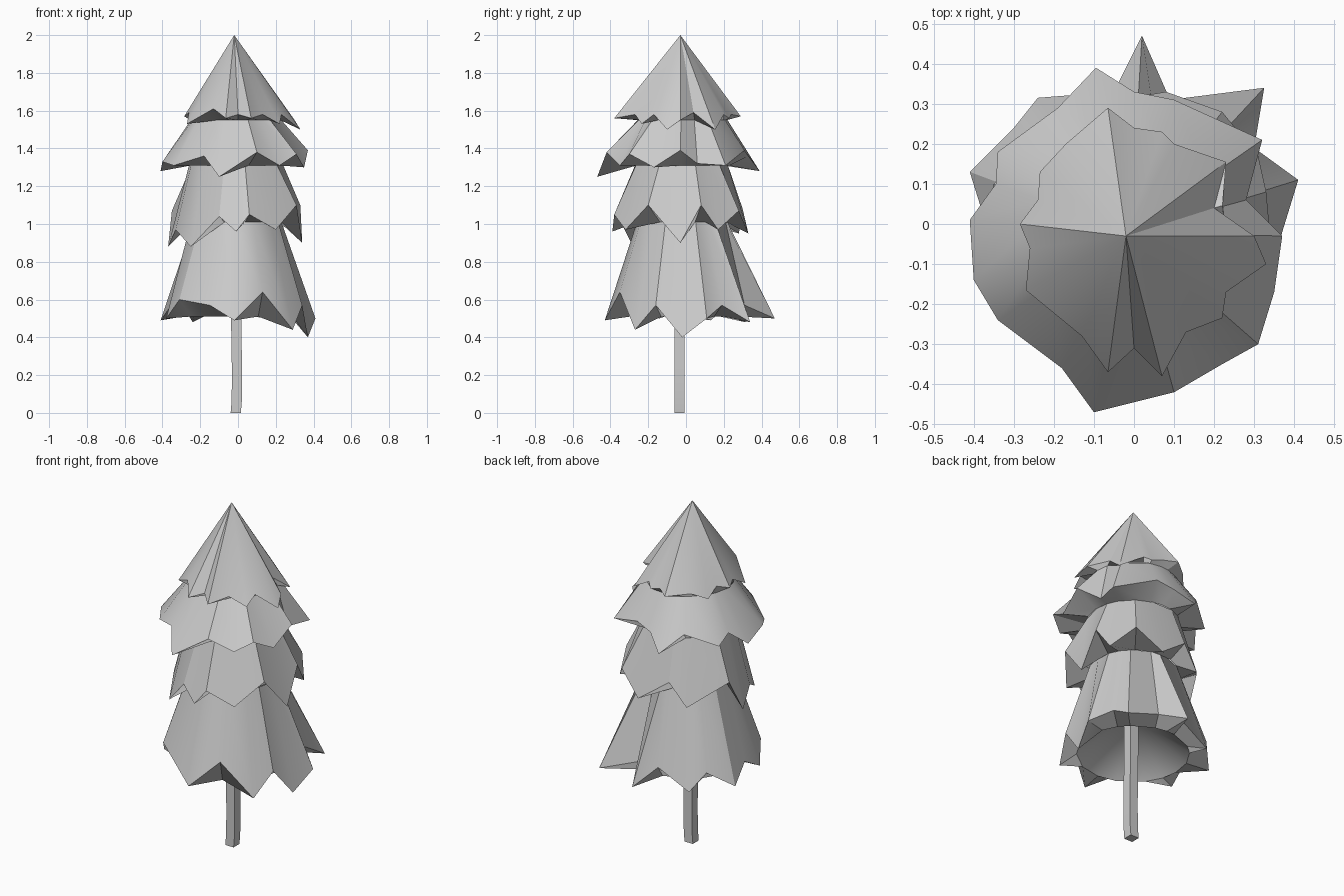
import bpy, bmesh, math
from mathutils import Vector

if "Cube" in bpy.data.objects:
    bpy.data.objects.remove(bpy.data.objects["Cube"])

CENTRE = Vector((-0.01, -0.02, 0))


def ring(bm, rim, radius, z):
    """Round ring whose vertices sit at the same angles as the jagged rim."""
    out = []
    for x, y, _ in rim:
        d = (Vector((x, y, 0)) - CENTRE).normalized() * radius
        out.append(bm.verts.new((CENTRE.x + d.x, CENTRE.y + d.y, z)))
    return out


def bridge(bm, a, b):
    n = len(a)
    for i in range(n):
        j = (i + 1) % n
        bm.faces.new((a[i], b[i], b[j], a[j]))


def fan(bm, loop, apex):
    v = bm.verts.new(apex)
    for i in range(len(loop)):
        bm.faces.new((v, loop[i], loop[(i + 1) % len(loop)]))


def finish(name, bm, smooth=True):
    bmesh.ops.recalc_face_normals(bm, faces=bm.faces)
    me = bpy.data.meshes.new(name)
    bm.to_mesh(me)
    bm.free()
    ob = bpy.data.objects.new(name, me)
    bpy.context.collection.objects.link(ob)
    if smooth:
        bpy.ops.object.select_all(action='DESELECT')
        bpy.context.view_layer.objects.active = ob
        ob.select_set(True)
        bpy.ops.object.shade_smooth_by_angle(angle=math.radians(30))


def tier(name, rim, under, top=None, apex=None, cavity=None):
    """Skirt of foliage: top ring or tip, jagged rim, folded-in underside."""
    bm = bmesh.new()
    hem = [bm.verts.new(p) for p in rim]
    if apex:
        fan(bm, hem, apex)
    else:
        bridge(bm, ring(bm, rim, *top), hem)
    inner = ring(bm, rim, *under)
    bridge(bm, hem, inner)
    if cavity:
        fan(bm, inner, cavity)
    finish(name, bm)


# Pointed crown
tier("foliage_top", [
    (.33, -.10, 1.50), (.30, -.03, 1.55), (.20, .04, 1.59), (.23, .155, 1.50),
    (.10, .20, 1.58), (.07, .23, 1.56), (0, .24, 1.58), (-.065, .29, 1.57),
    (-.17, .20, 1.58), (-.235, .13, 1.54), (-.24, .06, 1.59), (-.285, 0, 1.57),
    (-.26, -.06, 1.59), (-.27, -.165, 1.53), (-.13, -.28, 1.61), (-.065, -.37, 1.56),
    (0, -.31, 1.58), (.07, -.38, 1.56), (.13, -.27, 1.58), (.22, -.235, 1.53),
    (.23, -.17, 1.58)], (.24, 1.55), apex=(-.02, -.03, 2.0))

# Upper skirt
tier("foliage_upper", [
    (.37, -.03, 1.39), (.28, .06, 1.32), (.32, .21, 1.31), (.10, .31, 1.39),
    (0, .33, 1.36), (-.095, .39, 1.28), (-.19, .29, 1.38), (-.34, .18, 1.31),
    (-.345, .10, 1.36), (-.41, .01, 1.28), (-.40, -.14, 1.33), (-.34, -.24, 1.31),
    (-.18, -.36, 1.36), (-.10, -.47, 1.25), (.10, -.42, 1.38), (.22, -.35, 1.31),
    (.31, -.30, 1.37), (.35, -.17, 1.30)], (.25, 1.31), top=(.24, 1.55))

# Middle skirt
tier("foliage_middle", [
    (.34, -.03, .90), (.33, .08, 1.10), (.31, .17, .97), (.22, .28, 1.07),
    (.08, .33, .95), (-.10, .30, 1.08), (-.20, .28, .95), (-.35, .10, 1.07),
    (-.37, 0, .88), (-.33, -.12, .97), (-.25, -.28, .88), (-.10, -.36, 1.04),
    (-.01, -.39, .96), (.06, -.38, 1.05), (.20, -.32, .97), (.31, -.20, 1.10)],
    (.24, 1.01), top=(.25, 1.31))

# Bottom skirt with hollow underside
tier("foliage_bottom", [
    (.37, -.02, .40), (.41, .11, .50), (.30, .19, .57), (.325, .34, .48),
    (.09, .31, .57), (.02, .47, .50), (-.05, .33, .58), (-.24, .315, .48),
    (-.30, .24, .58), (-.41, .13, .49), (-.36, -.03, .56), (-.38, -.14, .50),
    (-.31, -.25, .60), (-.15, -.37, .57), (-.02, -.43, .49), (.13, -.35, .64),
    (.29, -.27, .44), (.34, -.16, .57)],
    (.30, .51), top=(.24, 1.01), cavity=(-.01, -.03, .75))

# Square trunk with a slight bend at the foot
bm = bmesh.new()
h = .027
loops = []
for cx, z in ((-.012, 0), (-.007, .06), (-.005, .2), (-.009, .45), (-.01, .76)):
    loops.append([bm.verts.new((cx + sx * h, -.035 + sy * h, z))
                  for sx, sy in ((-1, -1), (1, -1), (1, 1), (-1, 1))])
for a, b in zip(loops, loops[1:]):
    bridge(bm, a, b)
bm.faces.new(loops[0])
bm.faces.new(loops[-1])
finish("trunk", bm)
